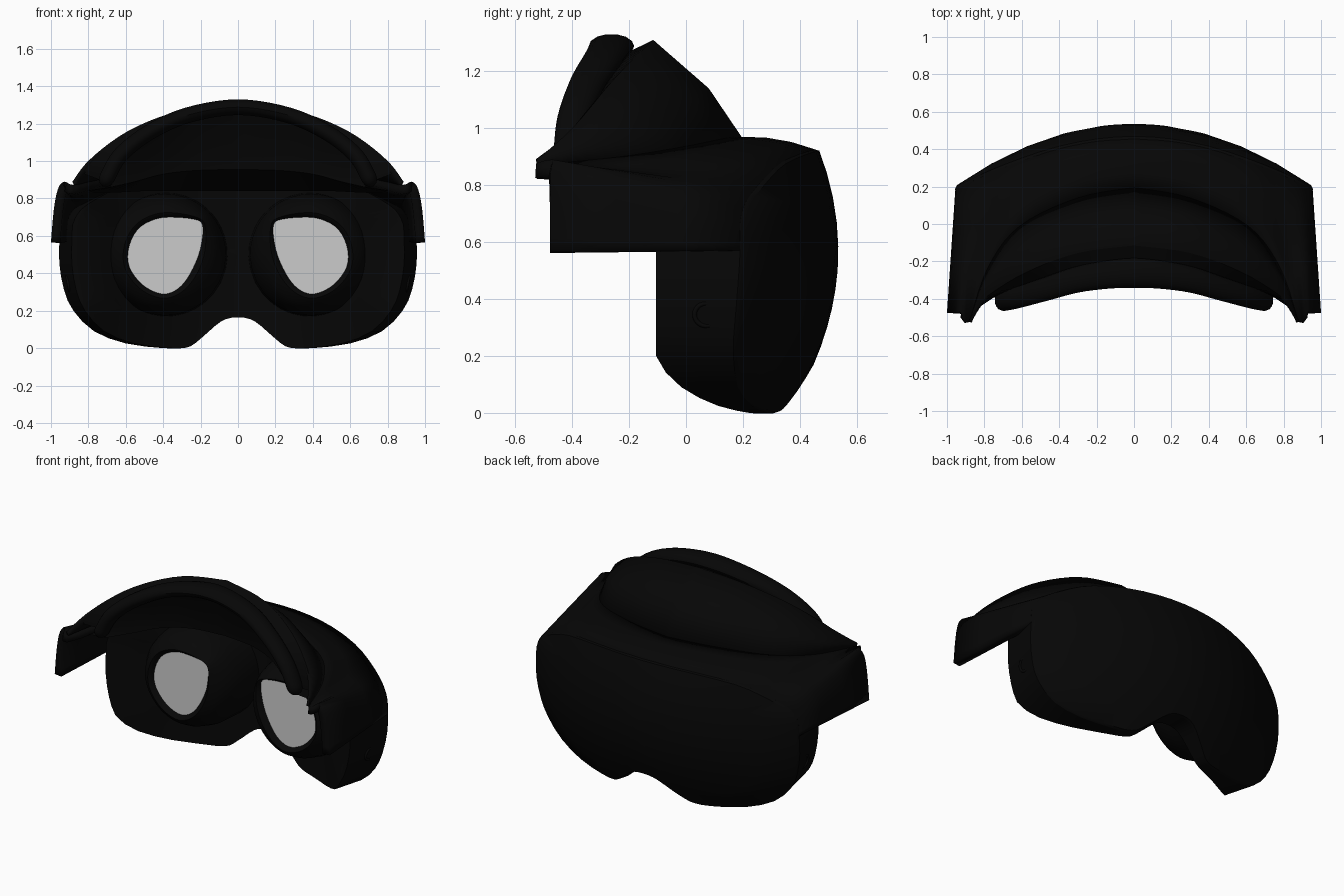
import bpy, math
from mathutils import Vector

if "Cube" in bpy.data.objects:
    bpy.data.objects.remove(bpy.data.objects["Cube"])

black = bpy.data.materials.new("black_plastic")
black.diffuse_color = (0.002, 0.002, 0.002, 1)
black.use_nodes = True
black.node_tree.nodes["Principled BSDF"].inputs["Base Color"].default_value = black.diffuse_color


def spline(pts, k=3, closed=False):
    """Smooth curve through a few points."""
    p = [Vector(q) for q in pts]
    n = len(p)
    out = []
    for i in range(n if closed else n - 1):
        if closed:
            a, b, c, d = (p[(i + j) % n] for j in (-1, 0, 1, 2))
        else:
            a, b, c, d = (p[min(max(i + j, 0), n - 1)] for j in (-1, 0, 1, 2))
        for s in range(k):
            t = s / k
            out.append(0.5 * (2 * b + (c - a) * t + (2 * a - 5 * b + 4 * c - d) * t * t
                              + (3 * b - a - 3 * c + d) * t ** 3))
    if not closed:
        out.append(p[-1])
    return out


def loft(name, rows, closed=False, cap=False, mirror=False, thick=0, mat=black, angle=40):
    """Skin a list of equally long rows of points."""
    n = len(rows[0])
    verts = [tuple(v) for r in rows for v in r]
    faces = []
    for r in range(len(rows) - 1):
        for i in range(n if closed else n - 1):
            j = (i + 1) % n
            faces.append((r * n + i, r * n + j, (r + 1) * n + j, (r + 1) * n + i))
    if cap:
        faces.append(tuple(range((len(rows) - 1) * n, len(rows) * n)))
    me = bpy.data.meshes.new(name)
    me.from_pydata(verts, [], faces)
    ob = bpy.data.objects.new(name, me)
    bpy.context.collection.objects.link(ob)
    if mat:
        me.materials.append(mat)
    if mirror:
        m = ob.modifiers.new("mirror", 'MIRROR')
        m.use_clip = True
    if thick:
        ob.modifiers.new("thickness", 'SOLIDIFY').thickness = thick
    bpy.ops.object.select_all(action='DESELECT')
    bpy.context.view_layer.objects.active = ob
    ob.select_set(True)
    bpy.ops.object.shade_smooth_by_angle(angle=math.radians(angle))
    return ob


def y_glass(x, z):
    return 0.535 - 0.365 * x * x - 0.54 * (z - 0.57) ** 2


def y_edge(x, z):
    return y_glass(x, z) - .012


def y_inner(x, z):
    return max(-.105, 0.31 - 0.55 * x * x)


# Goggle outline seen from the front, right half then mirrored
upper = [(.955, .57), (.95, .66), (.92, .72), (.87, .765), (.75, .83),
         (.61, .88), (.4, .91), (.2, .922), (0, .925)]
lower = [(0, .165), (.07, .155), (.13, .12), (.24, .03), (.3, .002), (.4, 0),
         (.6, .025), (.77, .09), (.88, .2), (.93, .31), (.955, .45)]
half = lower + upper
outline = spline([(x, z) for x, z in half] + [(-x, z) for x, z in half[-2:0:-1]], 2, True)


def ring(s, yf, taper=1):
    pts = [(x * s, .5 + (z - .5) * s) for x, z in outline]
    return [(x * taper, yf(x, z), z) for x, z in pts]


# Body wall and inner face
scales = (.8, .6, .4, .2, .02)
body = [ring(1, y_edge), ring(1, y_inner, .93)]
body += [ring(s, y_inner, .93) for s in (.97,) + scales]
loft("goggle_body", body, True, True)

# Curved front glass with a narrow rounded edge
glass = [ring(1, y_edge), ring(.99, y_glass)] + [ring(s, y_glass) for s in scales]
loft("front_glass", glass, True, True)

# Housing: runs from the glass edge back to the side arms and the forehead seam
seam = [(.88, -.52, .872), (.78, -.23, .9), (.61, -.01, .935), (.3, .14, .965), (0, .195, .97)]
rear = [(1, -.475, .565), (.985, -.475, .74), (.963, -.475, .85), (.93, -.47, .89)] + seam
edge = [(x, y_edge(x, z), z) for x, z in upper]
G, R = spline(edge), spline(rear)
mids = []
for t in (.33, .66):
    mids.append([g.lerp(r, t) + Vector((0, 0, .012 * max(0, 1 - g.x))) for g, r in zip(G, R)])
loft("side_housing", [G] + mids + [R], mirror=True, thick=.05)

# Forehead shell
rim = [(0, -.115, 1.31), (.3, -.155, 1.272), (.58, -.26, 1.165), (.79, -.39, 1.01), (.885, -.52, .89)]
mid = [(0, .08, 1.14), (.3, .035, 1.115), (.6, -.12, 1.04), (.79, -.3, .955), (.88, -.52, .878)]
loft("forehead_shell", [spline(rim, 5), spline(mid, 5), spline(seam[::-1], 5)],
     mirror=True, thick=.015)

# Forehead pad: flattened tube, membrane to the shell, and concave inner cushion
pad = [(0, -.262, 1.288), (.27, -.29, 1.245), (.48, -.35, 1.15), (.63, -.395, 1.03), (.7, -.41, .91)]
loft("pad_membrane", [spline(rim[:4] + [(.82, -.44, .93)], 5),
                      [p + Vector((0, .05, -.025)) for p in spline(pad, 5)]], mirror=True)
cushion = [(0, -.17, 1.1), (.25, -.19, 1.08), (.44, -.25, 1.02), (.58, -.33, .95), (.69, -.4, .88)]
lip = [(0, -.14, .955), (.22, -.16, .95), (.4, -.22, .93), (.55, -.31, .89), (.68, -.4, .86)]
brow = [(0, .2, .84), (.25, .16, .84), (.48, .06, .84), (.7, -.1, .83), (.9, -.38, .83)]
loft("pad_cushion", [spline(c, 5) for c in (pad, cushion, lip)], mirror=True)
loft("brow_ledge", [spline(c, 5) for c in (lip, brow)], mirror=True)

path = spline([(-x, y, z) for x, y, z in pad[:0:-1]] + pad, 5)
tube = []
for i, p in enumerate(path):
    d = (path[min(i + 1, len(path) - 1)] - path[max(i - 1, 0)]).normalized()
    u = Vector((0, 1, 0))
    u = (u - d * u.dot(d)).normalized()
    w = d.cross(u)
    ru = .08 - .035 * abs(p.x)
    tube.append([p + ru * math.cos(a) * u + .043 * math.sin(a) * w
                 for a in [k * math.tau / 14 for k in range(14)]])
# Rounded tube ends
for src, end, before in ((tube[0], path[0], path[1]), (tube[-1], path[-1], path[-2])):
    out = (end - before).normalized()
    extra = [[end + (q - end) * math.cos(a) + out * .05 * math.sin(a) for q in src]
             for a in (.5, 1.0, 1.5)]
    tube = extra[::-1] + tube if end is path[0] else tube + extra
loft("forehead_pad", tube, True)

# Eye cups, lenses and side buttons
eye = spline([(.19, .66), (.195, .56), (.225, .46), (.28, .36), (.34, .305), (.41, .29), (.5, .33),
              (.57, .41), (.59, .49), (.57, .58), (.52, .65), (.44, .69), (.36, .7), (.24, .69)],
             3, True)
# (radius, depth, blend from lens shape to circle)
cup = [(.2, -.03, 0), (.21, -.05, .1), (.225, -.06, .3), (.265, -.03, .7),
       (.3, .03, .9), (.325, .12, 1), (.333, .3, 1)]


def eye_ring(side, r, y, blend=0):
    pts = []
    for v in eye:
        dx, dz = v.x - .39, v.y - .5
        s = r * ((1 - blend) / .2 + blend / math.hypot(dx, dz))
        pts.append((side * (.39 + dx * s), y, .5 + dz * s))
    return pts


for side, tag in ((-1, "left"), (1, "right")):
    loft(tag + "_eye_cup", [eye_ring(side, *c) for c in cup], True)
    loft(tag + "_lens", [eye_ring(side, r, -.03) for r in (.202, .1, .004)], True, True, mat=None)
    bpy.ops.mesh.primitive_torus_add(major_radius=.04, minor_radius=.008, major_segments=24,
                                     minor_segments=8, location=(side * .908, .07, .345),
                                     rotation=(0, math.radians(90 + side * 10), 0))
    button = bpy.context.object
    button.name = tag + "_side_button"
    button.data.materials.append(black)
    bpy.ops.object.shade_smooth()
